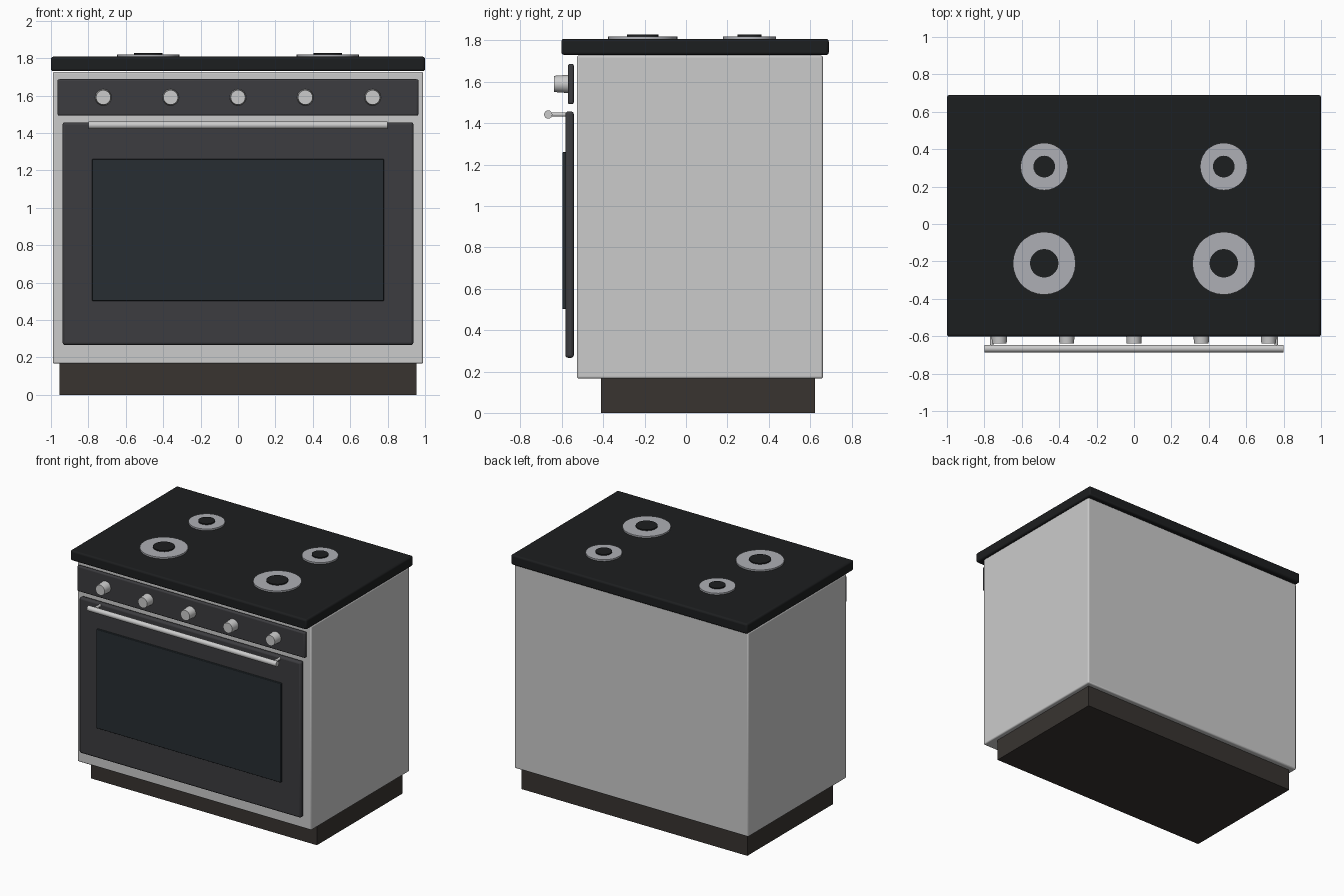
import bpy
import math

if "Cube" in bpy.data.objects:
    bpy.data.objects.remove(bpy.data.objects["Cube"])


def material(name, rgb):
    m = bpy.data.materials.new(name)
    m.diffuse_color = (*rgb, 1)
    m.use_nodes = True
    m.node_tree.nodes["Principled BSDF"].inputs["Base Color"].default_value = m.diffuse_color
    return m


BLACK = material("black_glass", (0.012, 0.013, 0.014))
CHARCOAL = material("charcoal", (0.045, 0.045, 0.05))
WINDOW = material("window_glass", (0.02, 0.027, 0.032))
BASE = material("base_brown", (0.04, 0.034, 0.03))
STEEL = material("steel", (0.55, 0.55, 0.55))
RING = material("ring_grey", (0.42, 0.43, 0.46))


def finish(ob, name, mat, bevel=0.0, segments=3):
    ob.name = name
    if mat:
        ob.data.materials.append(mat)
    bpy.ops.object.shade_smooth_by_angle(angle=math.radians(35))
    if bevel:
        b = ob.modifiers.new("bevel", "BEVEL")
        b.width = bevel
        b.segments = segments
        b.limit_method = "ANGLE"
    return ob


def box(name, x, y, z, mat=None, bevel=0.0):
    """Box from (min, max) ranges on each axis."""
    bpy.ops.mesh.primitive_cube_add(size=1)
    ob = bpy.context.object
    ob.location = [(a + b) / 2 for a, b in (x, y, z)]
    ob.scale = [b - a for a, b in (x, y, z)]
    bpy.ops.object.transform_apply(location=False, rotation=False, scale=True)
    return finish(ob, name, mat, bevel)


def rod(name, centre, r1, r2, length, rot, mat, sides=24, bevel=0.0):
    bpy.ops.mesh.primitive_cone_add(vertices=sides, radius1=r1, radius2=r2,
                                    depth=length, location=centre, rotation=rot)
    return finish(bpy.context.object, name, mat, bevel, 2)


# Carcass
box("plinth", (-0.955, 0.955), (-0.41, 0.623), (0, 0.17), BASE)
box("body", (-0.99, 0.99), (-0.528, 0.662), (0.166, 1.727), None, 0.01)
box("cooktop", (-1, 1), (-0.602, 0.69), (1.73, 1.808), BLACK, 0.013)

# Front panels
box("control_panel", (-0.965, 0.965), (-0.571, -0.542), (1.492, 1.687), CHARCOAL, 0.01)
box("oven_door", (-0.938, 0.938), (-0.583, -0.542), (0.266, 1.457), CHARCOAL, 0.014)
box("oven_window", (-0.78, 0.78), (-0.597, -0.578), (0.502, 1.26), WINDOW, 0.004)

# Knobs, narrowing to the front
FORWARD = (math.pi / 2, 0, 0)
for i in range(5):
    rod(f"knob_{i + 1}", (-0.72 + 0.36 * i, -0.604, 1.59), 0.044, 0.039, 0.07,
        FORWARD, STEEL)

# Door handle and its posts
rod("handle_bar", (0, -0.666, 1.442), 0.02, 0.02, 1.6, (0, math.pi / 2, 0), STEEL, 16)
for side, s in (("left", -1), ("right", 1)):
    rod(f"handle_post_{side}", (s * 0.76, -0.617, 1.442), 0.01, 0.01, 0.09,
        FORWARD, STEEL, 12)

# Burners: larger pair in front
for row, y, outer, inner in (("front", -0.21, 0.168, 0.076),
                             ("back", 0.307, 0.127, 0.058)):
    for side, s in (("left", -1), ("right", 1)):
        rod(f"burner_ring_{row}_{side}", (s * 0.48, y, 1.811), outer, outer, 0.018,
            (0, 0, 0), RING, 28)
        rod(f"burner_cap_{row}_{side}", (s * 0.48, y, 1.818), inner, inner, 0.02,
            (0, 0, 0), BLACK, 28)
